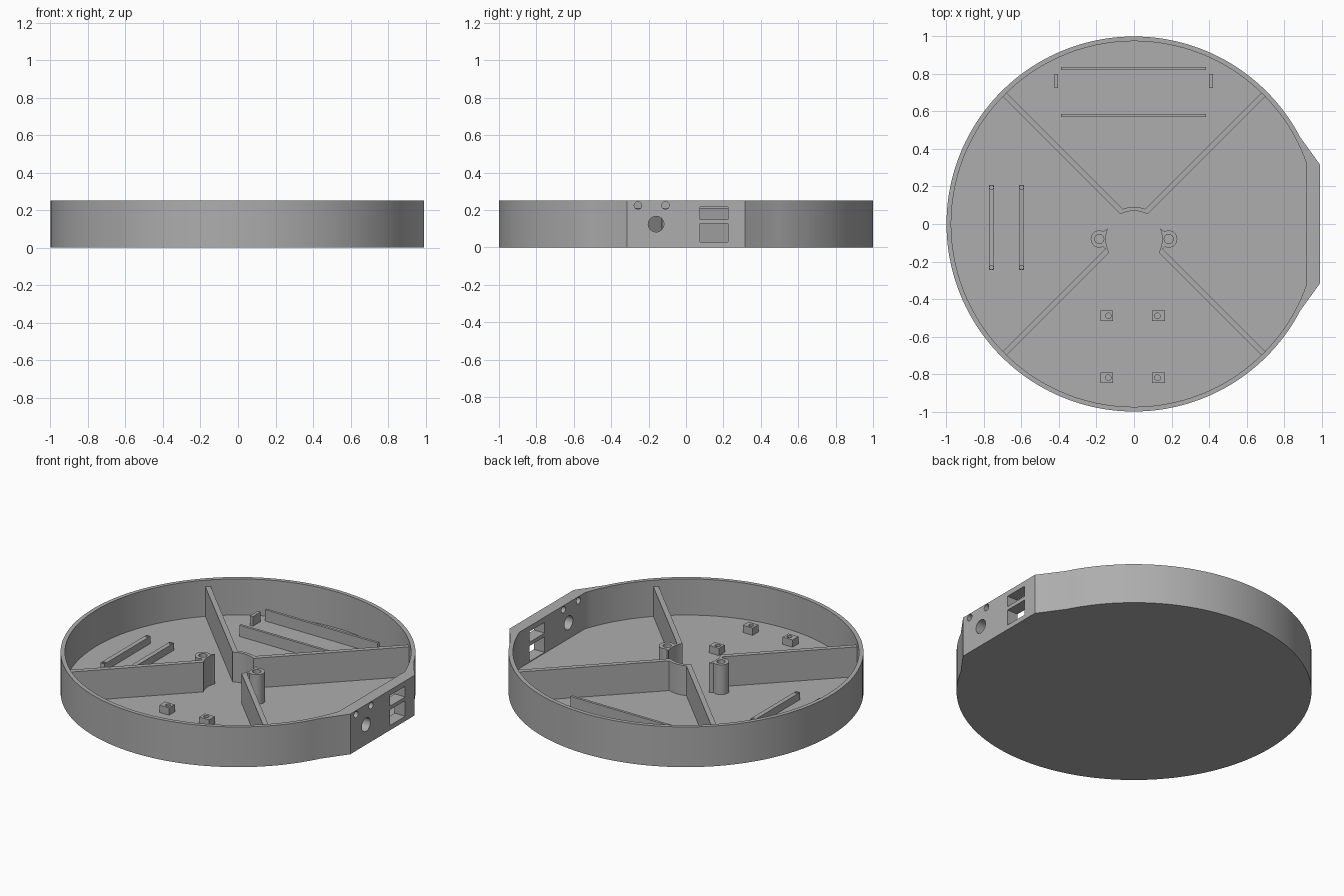
import bpy
import bmesh
from math import acos, cos, pi, radians, sin
from mathutils import Matrix

if "Cube" in bpy.data.objects:
    bpy.data.objects.remove(bpy.data.objects["Cube"], do_unlink=True)

grey = bpy.data.materials.new("mid grey plastic")
grey.use_nodes = True
COLOUR = (0.42, 0.42, 0.42, 1)
grey.diffuse_color = COLOUR
grey.node_tree.nodes["Principled BSDF"].inputs["Base Color"].default_value = COLOUR

TOP, FLOOR, RIB_TOP = 0.25, 0.025, 0.21
INNER_R, PANEL_IN, PANEL_OUT = 0.975, 0.92, 0.993
HUB_Y, HUB_R = -0.08, 0.15


def arc(cx, cy, r, a0, a1, n):
    return [(cx + r * cos(a0 + (a1 - a0) * i / n), cy + r * sin(a0 + (a1 - a0) * i / n))
            for i in range(n + 1)]


def circle(cx, cy, r, n=32):
    return arc(cx, cy, r, 0, 2 * pi, n)[:-1]


def rect(x0, x1, y0, y1):
    return [(x0, y0), (x1, y0), (x1, y1), (x0, y1)]


def prism(name, outline, low, high, along_x=False):
    """Extrude a closed outline along z, or a (y, z) outline along x."""
    bm = bmesh.new()
    place = (lambda a, b: (low, a, b)) if along_x else (lambda a, b: (a, b, low))
    face = bm.faces.new([bm.verts.new(place(a, b)) for a, b in outline])
    grown = bmesh.ops.extrude_face_region(bm, geom=[face])["geom"]
    step = (high - low, 0, 0) if along_x else (0, 0, high - low)
    bmesh.ops.translate(bm, vec=step, verts=[v for v in grown if isinstance(v, bmesh.types.BMVert)])
    bmesh.ops.recalc_face_normals(bm, faces=bm.faces)
    mesh = bpy.data.meshes.new(name)
    bm.to_mesh(mesh)
    bm.free()
    mesh.materials.append(grey)
    obj = bpy.data.objects.new(name, mesh)
    bpy.context.collection.objects.link(obj)
    return obj


def combine(obj, other, operation="DIFFERENCE"):
    """Apply a boolean and discard the helper solid."""
    mod = obj.modifiers.new("combine", "BOOLEAN")
    mod.operation, mod.object, mod.solver = operation, other, "EXACT"
    bpy.context.view_layer.objects.active = obj
    bpy.ops.object.modifier_apply(modifier=mod.name)
    bpy.data.objects.remove(other, do_unlink=True)
    return obj


def cut_hub(obj):
    return combine(obj, prism("hub_cutter", circle(0, HUB_Y, HUB_R, 64), FLOOR - 0.1, TOP + 0.1))


# Round tray with a flat connector panel on the +x side
a = radians(27.5)
outer = arc(0, 0, 1, a, 2 * pi - a, 140) + [(PANEL_OUT, -0.315), (PANEL_OUT, 0.315)]
a = acos(PANEL_IN / INNER_R)
inner = arc(0, 0, INNER_R, a, 2 * pi - a, 140)
tray = prism("tray", outer, 0, TOP)
combine(tray, prism("cavity", inner, FLOOR, TOP + 0.1))

# Connector openings through the panel
openings = [circle(-0.16, 0.125, 0.042), circle(-0.257, 0.225, 0.02), circle(-0.11, 0.225, 0.02),
            rect(0.075, 0.225, 0.15, 0.217), rect(0.075, 0.225, 0.03, 0.127)]
for outline in openings:
    combine(tray, prism("opening", outline, PANEL_IN - 0.05, PANEL_OUT + 0.05, True))

# Four diagonal divider walls, trimmed around the hub
for i, name in enumerate(["back_left", "back_right", "front_right", "front_left"]):
    rib = prism(name + "_divider", rect(0.06, INNER_R + 0.003, -0.015, 0.015), FLOOR - 0.005, RIB_TOP)
    rib.data.transform(Matrix.Rotation(pi / 4 + i * pi / 2, 4, "Z"))
    cut_hub(rib)

# Curved wall joining the two back dividers
a = radians(64)
prism("hub_arc", arc(0, HUB_Y, HUB_R, a, pi - a, 12) + arc(0, HUB_Y, HUB_R + 0.021, pi - a, a, 12),
      FLOOR - 0.005, RIB_TOP)

# Screw bosses with curved webs on both sides of the hub
for side, name in ((1, "left"), (-1, "right")):
    boss = prism(name + "_boss", circle(side * 0.185, HUB_Y, 0.046), FLOOR - 0.005, RIB_TOP)
    a = radians(28)
    web = arc(0, HUB_Y, HUB_R - 0.01, -a, a, 12) + [(0.155, -0.035), (0.175, -0.055),
                                                   (0.175, -0.105), (0.16, -0.128)]
    combine(boss, prism("web", [(side * x, y) for x, y in web], FLOOR - 0.005, RIB_TOP), "UNION")
    cut_hub(boss)
    combine(boss, prism("bore", circle(side * 0.185, HUB_Y, 0.024), FLOOR, TOP))

# Long thin retaining rails at the back, with end tabs
for name, y in (("outer", 0.83), ("inner", 0.578)):
    prism(name + "_back_rail", rect(-0.39, 0.385, y - 0.008, y + 0.008), FLOOR - 0.005, 0.095)
for name, x in (("left", 0.41), ("right", -0.415)):
    prism(name + "_end_tab", rect(x - 0.01, x + 0.01, 0.725, 0.8), FLOOR - 0.005, 0.085)

# Side rails with a small pilot hole at each end
for name, x in (("outer", -0.76), ("inner", -0.6)):
    rail = prism(name + "_side_rail", rect(x - 0.014, x + 0.014, -0.245, 0.208), FLOOR - 0.005, 0.07)
    for y in (-0.232, 0.195):
        combine(rail, prism("pilot", circle(x, y, 0.01, 16), FLOOR + 0.005, 0.1))

# Drilled mounting blocks at the front
for row, y in (("front", -0.82), ("rear", -0.49)):
    for side, x, hole in (("left", 0.13, 0.125), ("right", -0.145, -0.137)):
        block = prism(f"{row}_{side}_block", rect(x - 0.034, x + 0.034, y - 0.028, y + 0.028),
                      FLOOR - 0.005, 0.07)
        combine(block, prism("pilot", circle(hole, y, 0.015, 20), FLOOR + 0.005, 0.1))

# Smooth the curved walls and keep the edges crisp
bpy.ops.object.select_all(action="DESELECT")
for obj in bpy.context.collection.objects:
    if obj.type == "MESH" and grey.name in obj.data.materials:
        obj.select_set(True)
        bpy.context.view_layer.objects.active = obj
bpy.ops.object.shade_smooth_by_angle(angle=radians(30))
